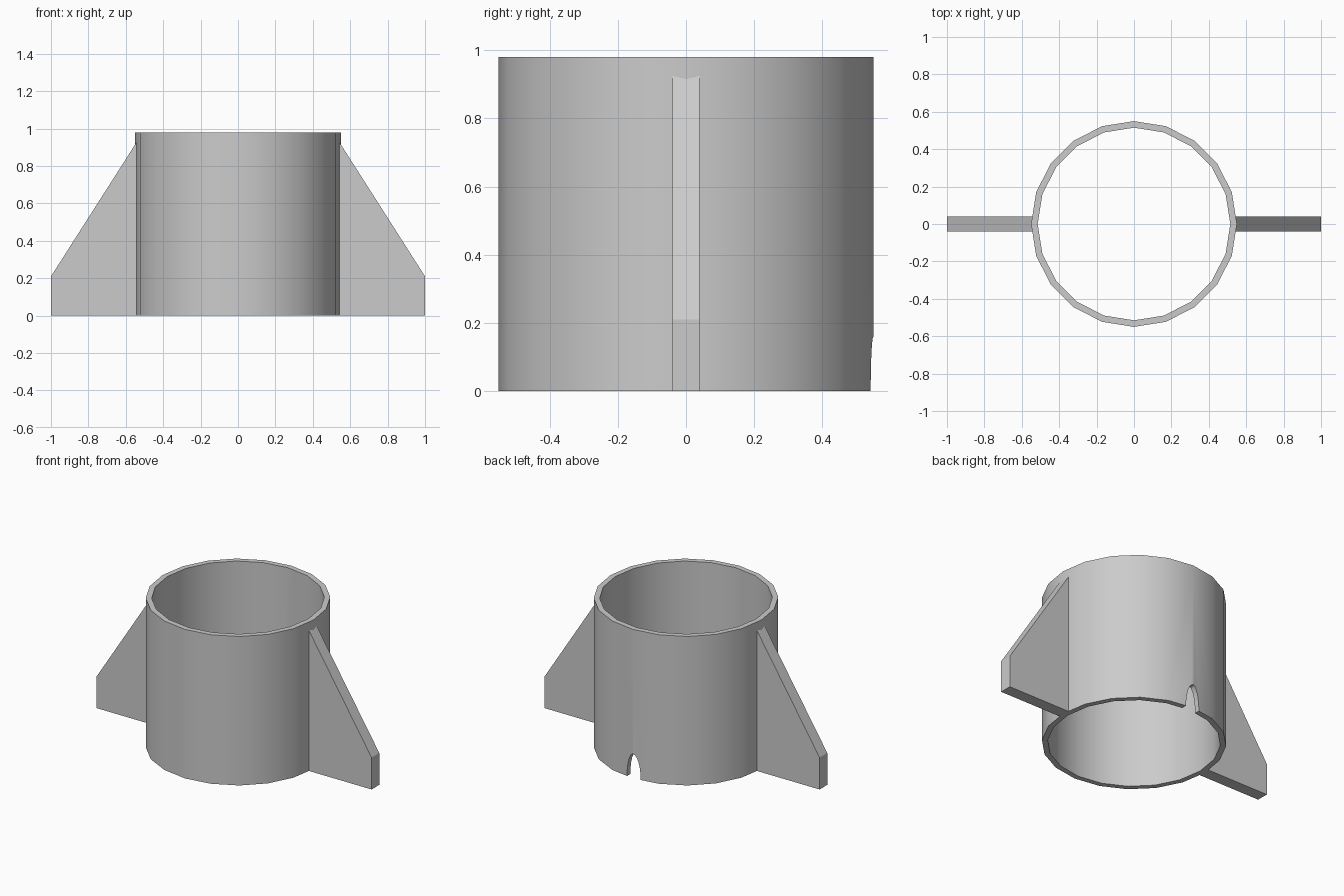
import bpy
import bmesh
import math
from mathutils import Vector

default_cube = bpy.data.objects.get("Cube")
if default_cube:
    bpy.data.objects.remove(default_cube, do_unlink=True)

SIDES = 20
OUTER, INNER, HEIGHT = 0.55, 0.515, 0.98
FIN_THICKNESS = 0.08
NOTCH_HALF_WIDTH, NOTCH_HEIGHT = 0.05, 0.16

grey = bpy.data.materials.new("light grey")
grey.use_nodes = True
grey.diffuse_color = (0.6, 0.6, 0.6, 1)
grey.node_tree.nodes["Principled BSDF"].inputs["Base Color"].default_value = grey.diffuse_color


def make_object(name, bm):
    bmesh.ops.recalc_face_normals(bm, faces=bm.faces)
    mesh = bpy.data.meshes.new(name)
    bm.to_mesh(mesh)
    bm.free()
    mesh.materials.append(grey)
    obj = bpy.data.objects.new(name, mesh)
    bpy.context.collection.objects.link(obj)
    return obj


def activate(obj):
    bpy.ops.object.select_all(action='DESELECT')
    obj.select_set(True)
    bpy.context.view_layer.objects.active = obj


def prism(name, outline, y_start, depth):
    """Extrude an (x, z) outline along y."""
    bm = bmesh.new()
    face = bm.faces.new([bm.verts.new((x, y_start, z)) for x, z in outline])
    new = bmesh.ops.extrude_face_region(bm, geom=[face])["geom"]
    verts = [v for v in new if isinstance(v, bmesh.types.BMVert)]
    bmesh.ops.translate(bm, verts=verts, vec=Vector((0, depth, 0)))
    return make_object(name, bm)


# Open tube, lathed from the wall section
bm = bmesh.new()
section = [(INNER, 0), (OUTER, 0), (OUTER, HEIGHT), (INNER, HEIGHT)]
ring = [bm.verts.new((r, 0, z)) for r, z in section]
edges = [bm.edges.new((ring[i], ring[(i + 1) % 4])) for i in range(4)]
bmesh.ops.spin(bm, geom=ring + edges, cent=(0, 0, 0), axis=(0, 0, 1),
               angle=math.tau, steps=SIDES, use_merge=True)
bmesh.ops.remove_doubles(bm, verts=bm.verts, dist=0.0001)
tube = make_object("tube", bm)

# Small arched notch through the back wall at the base
arch = [(NOTCH_HALF_WIDTH * math.cos(a), NOTCH_HEIGHT * math.sin(a))
        for a in (math.tau * i / 24 for i in range(24))]
cutter = prism("notch_cutter", arch, 0.4, 0.3)
cutter.hide_render = True
cut = tube.modifiers.new("notch", 'BOOLEAN')
cut.operation = 'DIFFERENCE'
cut.solver = 'EXACT'
cut.object = cutter
activate(tube)
bpy.ops.object.modifier_apply(modifier=cut.name)
bpy.data.objects.remove(cutter, do_unlink=True)
bpy.ops.object.shade_smooth_by_angle(angle=math.radians(30))

# Sloped fins on both sides, rooted inside the tube wall
SLOPE = (0.915 - 0.21) / (1 - OUTER)
ROOT = 0.525
for name, side in (("left_fin", 1), ("right_fin", -1)):
    outline = [(ROOT, 0), (1, 0), (1, 0.21), (ROOT, 0.21 + SLOPE * (1 - ROOT))]
    prism(name, [(side * x, z) for x, z in outline], -FIN_THICKNESS / 2, FIN_THICKNESS)
